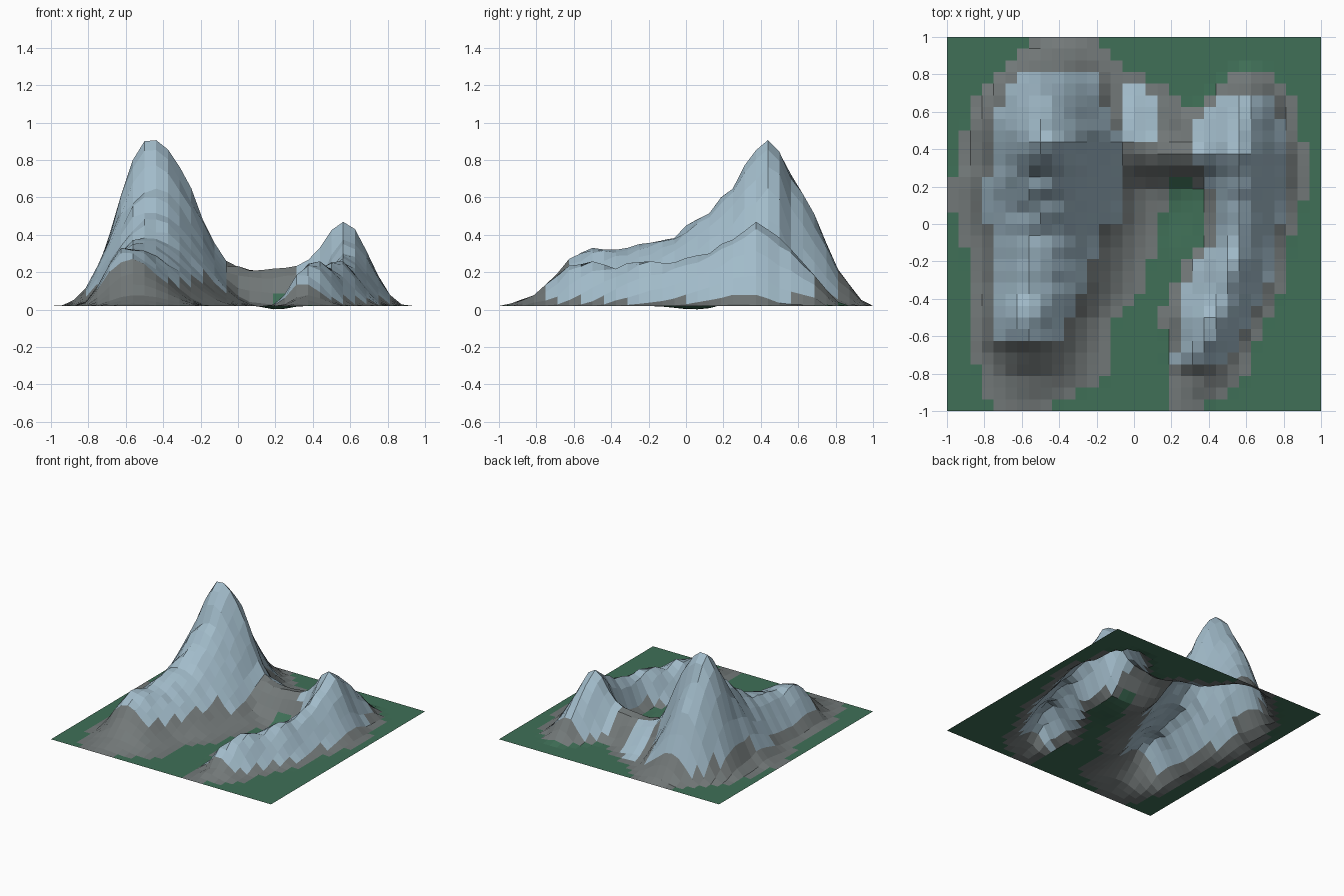
import bpy, bmesh, random
from math import exp

random.seed(4)
N = 32
BASE = 0.02

# Ridge sections: station, crest position, crest height, width on - side, width on + side
WEST_RIDGE = [
    (-.97, -.56, .00, .20, .12), (-.81, -.56, .06, .27, .45), (-.69, -.58, .17, .28, .46),
    (-.62, -.60, .255, .28, .48), (-.50, -.60, .31, .28, .50), (-.31, -.56, .305, .31, .62),
    (-.06, -.50, .375, .42, .63), (.06, -.47, .455, .50, .63), (.19, -.46, .58, .53, .62),
    (.25, -.46, .64, .52, .63), (.31, -.46, .75, .48, .61), (.375, -.47, .84, .45, .63),
    (.44, -.47, .895, .44, .65), (.50, -.47, .83, .44, .62), (.56, -.48, .71, .42, .55),
    (.69, -.48, .48, .35, .50), (.81, -.45, .20, .27, .40), (.94, -.38, .03, .20, .22),
    (1.0, -.38, .00, .20, .20)]
EAST_RIDGE = [
    (-.97, .30, .00, .10, .10), (-.81, .36, .06, .16, .25), (-.72, .32, .15, .15, .28),
    (-.62, .38, .22, .20, .27), (-.50, .42, .235, .28, .28), (-.37, .47, .21, .28, .32),
    (-.20, .52, .25, .24, .30), (-.10, .54, .23, .17, .30), (.00, .55, .265, .16, .32),
    (.12, .56, .28, .19, .35), (.25, .57, .36, .24, .36), (.375, .56, .445, .33, .36),
    (.44, .56, .42, .33, .34), (.50, .57, .36, .33, .30), (.56, .58, .30, .32, .28),
    (.69, .60, .17, .20, .25), (.79, .62, .04, .14, .14), (.84, .62, .00, .10, .10)]
SADDLE = [
    (-.35, .40, .00, .30, .45), (-.25, .40, .18, .30, .45), (0, .40, .21, .30, .41),
    (.12, .39, .19, .27, .36), (.25, .39, .21, .25, .26), (.40, .39, .235, .25, .27),
    (.55, .38, .24, .25, .25), (.70, .38, .00, .25, .25)]


def ridge(table, s, across):
    """Height and signed normalised distance from the crest."""
    if not table[0][0] < s < table[-1][0]:
        return 0, 9
    for a, b in zip(table, table[1:]):
        if s <= b[0]:
            k = (s - a[0]) / (b[0] - a[0])
            _, c, h, lo, hi = [p + (q - p) * k for p, q in zip(a, b)]
            break
    d = across - c
    t = d / (hi if d > 0 else lo)
    return h * max(0, 1 - t * t) ** 3, t


def height(x, y):
    parts = (ridge(WEST_RIDGE, y, x)[0], ridge(EAST_RIDGE, y, x)[0], ridge(SADDLE, x, y)[0])
    h = sum(p ** 4 for p in parts) ** .25
    if h < .7:
        h *= random.uniform(.96, 1.04)
    dip = .02 * exp(-((x - .21) / .08) ** 2 - ((y - .04) / .13) ** 2)
    return max(0, BASE + h - dip)


def ground_kind(x, y):
    """0 grass, 1 scree, 2 rock."""
    w = ridge(WEST_RIDGE, y, x)[1]
    e = abs(ridge(EAST_RIDGE, y, x)[1])
    s = ridge(SADDLE, x, y)[1]
    if -.64 < w < (.62 if y > .03 else .5) and -.62 < y < .83:
        return 2
    if (e < .72 and -.76 < y < .7) or (-.07 < x < .12 and .1 < s < .87):
        return 2
    return 1 if abs(w) < 1 or e < 1 or -.58 < s < 1 else 0


# Terrain sheet
bm = bmesh.new()
bmesh.ops.create_grid(bm, x_segments=N, y_segments=N, size=1)
for v in bm.verts:
    v.co.z = height(v.co.x, v.co.y)
for f in bm.faces:
    c = f.calc_center_median()
    f.material_index = ground_kind(c.x, c.y)
    f.smooth = False
mesh = bpy.data.meshes.new("mountain_terrain")
bm.to_mesh(mesh)
bm.free()

# Ground colours
for name, col in (("grass", (.05, .16, .095, 1)), ("scree", (.17, .19, .19, 1)),
                  ("rock", (.36, .50, .59, 1))):
    m = bpy.data.materials.new(name)
    m.diffuse_color = col
    mesh.materials.append(m)

terrain = bpy.data.objects.new("mountain_terrain", mesh)
bpy.context.collection.objects.link(terrain)
